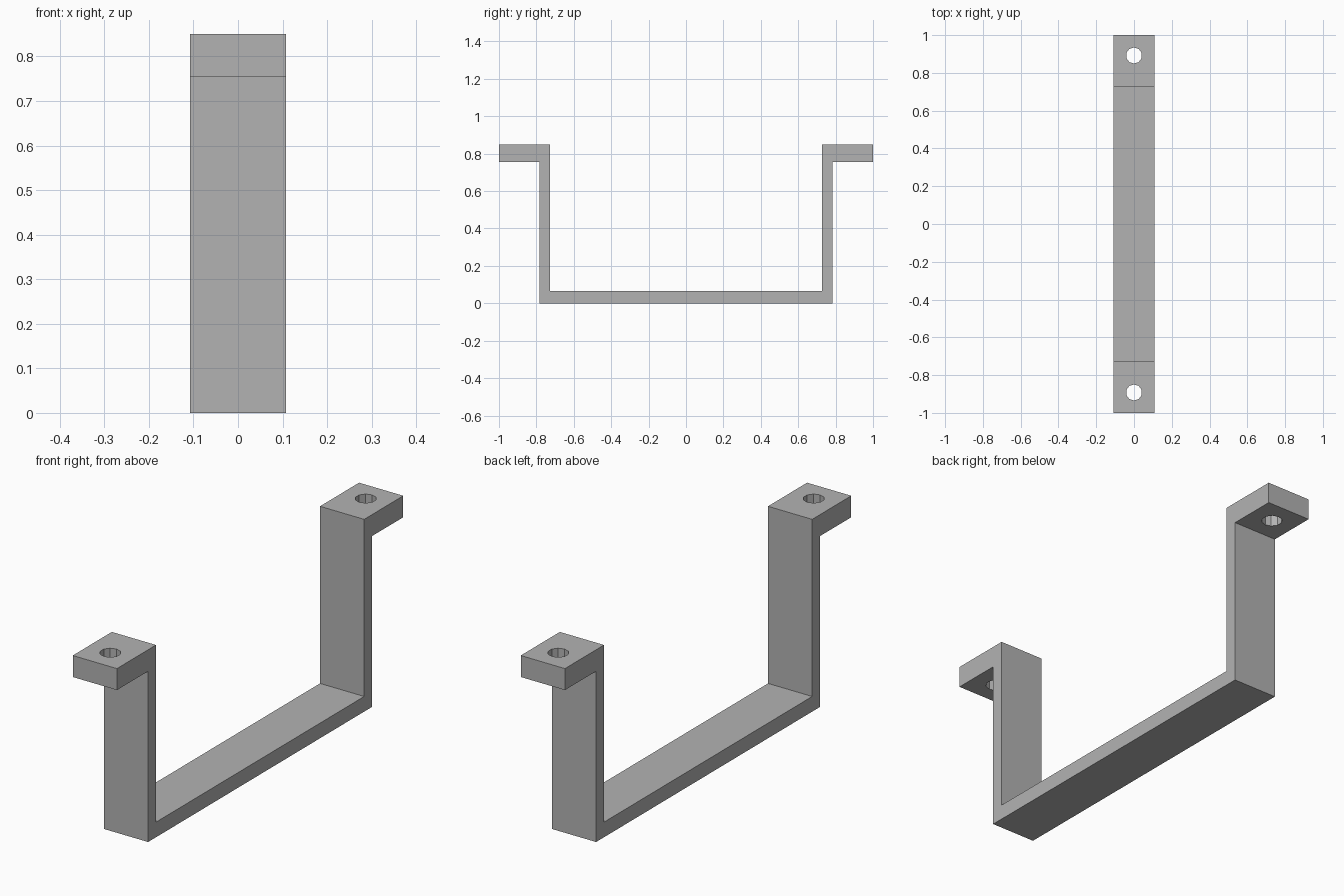
import bpy
import bmesh
from mathutils import Matrix

cube = bpy.data.objects.get("Cube")
if cube:
    bpy.data.objects.remove(cube, do_unlink=True)

HALF_WIDTH = 0.108
HEIGHT = 0.85
TAB_BOTTOM = 0.755
FLOOR = 0.067
INNER, OUTER, TIP = 0.727, 0.782, 1.0
HOLE_Y, HOLE_RADIUS, HOLE_SIDES = 0.892, 0.043, 10

grey = bpy.data.materials.new("bracket grey")
grey.use_nodes = True
color = (0.45, 0.45, 0.45, 1)
grey.diffuse_color = color
grey.node_tree.nodes["Principled BSDF"].inputs["Base Color"].default_value = color


def add_object(name, bm):
    bmesh.ops.recalc_face_normals(bm, faces=bm.faces)
    mesh = bpy.data.meshes.new(name)
    bm.to_mesh(mesh)
    bm.free()
    mesh.materials.append(grey)
    obj = bpy.data.objects.new(name, mesh)
    bpy.context.collection.objects.link(obj)
    return obj


# Bracket: mirrored side profile extruded across the width
half = [(OUTER, 0), (OUTER, TAB_BOTTOM), (TIP, TAB_BOTTOM),
        (TIP, HEIGHT), (INNER, HEIGHT), (INNER, FLOOR)]
profile = half + [(-y, z) for y, z in reversed(half)]
bm = bmesh.new()
face = bm.faces.new([bm.verts.new((-HALF_WIDTH, y, z)) for y, z in profile])
side = bmesh.ops.extrude_face_region(bm, geom=[face])
moved = [v for v in side["geom"] if isinstance(v, bmesh.types.BMVert)]
bmesh.ops.translate(bm, verts=moved, vec=(2 * HALF_WIDTH, 0, 0))
bracket = add_object("bracket", bm)

# Screw holes through both tabs
bm = bmesh.new()
for y in (-HOLE_Y, HOLE_Y):
    bmesh.ops.create_cone(bm, cap_ends=True, segments=HOLE_SIDES,
                          radius1=HOLE_RADIUS, radius2=HOLE_RADIUS, depth=0.3,
                          matrix=Matrix.Translation((0, y, HEIGHT - 0.05)))
cutter = add_object("screw_hole_cutter", bm)
cutter.hide_render = True

cut = bracket.modifiers.new("screw holes", "BOOLEAN")
cut.operation = "DIFFERENCE"
cut.solver = "EXACT"
cut.object = cutter
bpy.context.view_layer.objects.active = bracket
bracket.select_set(True)
bpy.ops.object.modifier_apply(modifier=cut.name)
bpy.data.objects.remove(cutter, do_unlink=True)
